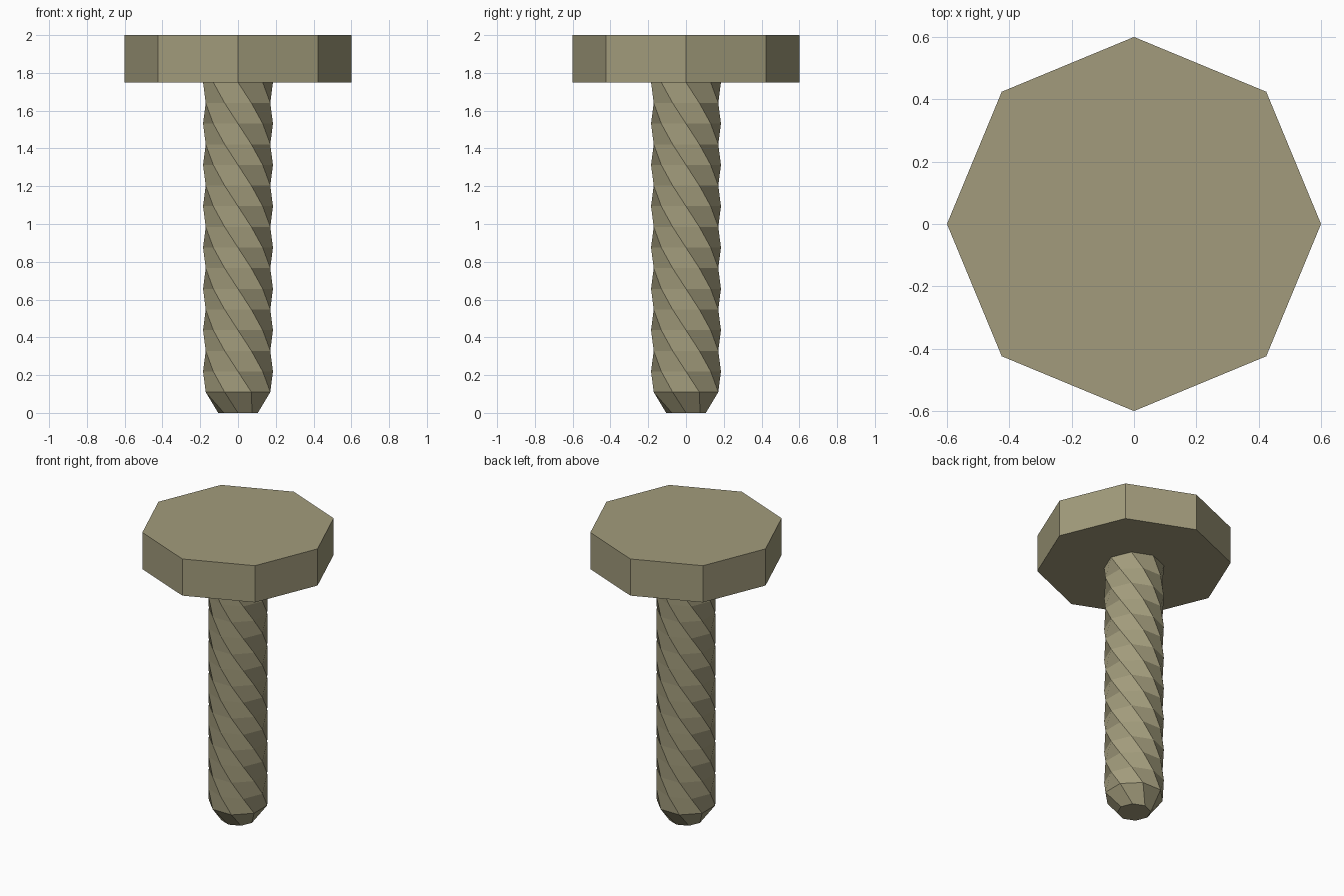
import bpy, bmesh
from math import cos, sin, radians

if "Cube" in bpy.data.objects:
    bpy.data.objects.remove(bpy.data.objects["Cube"])

SIDES = 8
mat = bpy.data.materials.new("dull_brass")
mat.diffuse_color = (0.36, 0.33, 0.20, 1)
mat.use_nodes = True
mat.node_tree.nodes["Principled BSDF"].inputs["Base Color"].default_value = mat.diffuse_color


def loft(name, rings, cap_top):
    """Join octagonal rings of (radius, z, turn in degrees) into one mesh."""
    bm = bmesh.new()
    loops = []
    for r, z, turn in rings:
        angles = [radians(turn + i * 360 / SIDES) for i in range(SIDES)]
        loops.append([bm.verts.new((r * cos(a), r * sin(a), z)) for a in angles])
    for low, high in zip(loops, loops[1:]):
        for i in range(SIDES):
            j = (i + 1) % SIDES
            bm.faces.new((low[i], low[j], high[j], high[i]))
    bm.faces.new(loops[0][::-1])
    if cap_top:
        bm.faces.new(loops[-1])
    me = bpy.data.meshes.new(name)
    bm.to_mesh(me)
    bm.free()
    me.materials.append(mat)
    ob = bpy.data.objects.new(name, me)
    bpy.context.collection.objects.link(ob)
    return ob


# Twisted shank with a tapered tip, open where it meets the head
STEPS, Z0, Z1 = 15, 0.11, 1.75
shank = [(0.105, 0, 0)]
for k in range(STEPS + 1):
    shank.append((0.185, Z0 + (Z1 - Z0) * k / STEPS, -22.5 * (k + 1)))
loft("twisted_shank", shank, False)

# Flat octagonal head
loft("bolt_head", [(0.6, Z1, 0), (0.6, 2.0, 0)], True)
